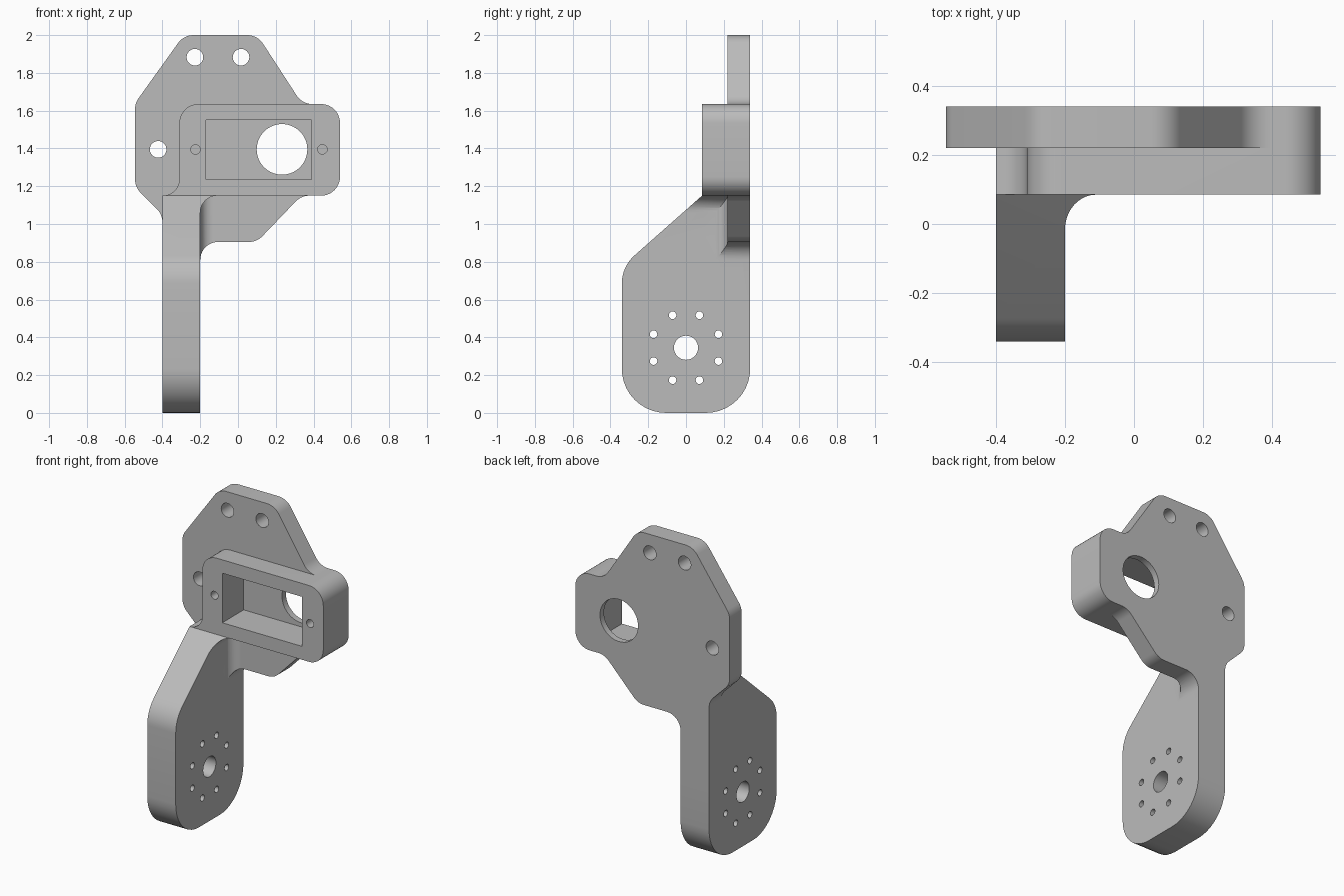
import bpy, bmesh, math
from mathutils import Vector

if "Cube" in bpy.data.objects:
    bpy.data.objects.remove(bpy.data.objects["Cube"])

grey = bpy.data.materials.new("plain grey")
grey.diffuse_color = (0.5, 0.5, 0.5, 1)
grey.use_nodes = True
grey.node_tree.nodes["Principled BSDF"].inputs["Base Color"].default_value = grey.diffuse_color


def rounded(points, n=10):
    """Outline from (u, v, radius) corners, each replaced by a tangent arc."""
    out = []
    for i, (u, v, r) in enumerate(points):
        p = Vector((u, v))
        if r == 0:
            out.append(p)
            continue
        a = (Vector(points[i - 1][:2]) - p).normalized()
        b = (Vector(points[(i + 1) % len(points)][:2]) - p).normalized()
        half = a.angle(b) / 2
        t = r / math.tan(half)
        centre = p + (a + b).normalized() * (r / math.sin(half))
        s, e = p + a * t - centre, p + b * t - centre
        sweep = math.pi - 2 * half
        for k in range(n + 1):
            f = k / n
            out.append(centre + (s * math.sin((1 - f) * sweep) + e * math.sin(f * sweep)) / math.sin(sweep))
    return out


def circle(u, v, r, n=32):
    return [Vector((u + r * math.cos(2 * math.pi * k / n), v + r * math.sin(2 * math.pi * k / n)))
            for k in range(n)]


def prism(name, outline, axis, start, end):
    """Extrude a 2D outline along an axis."""
    place = {"x": lambda u, v: (start, u, v),
             "y": lambda u, v: (u, start, v),
             "z": lambda u, v: (u, v, start)}[axis]
    shift = Vector([(end - start) * (axis == c) for c in "xyz"])
    bm = bmesh.new()
    face = bm.faces.new([bm.verts.new(place(*p)) for p in outline])
    new = bmesh.ops.extrude_face_region(bm, geom=[face])["geom"]
    bmesh.ops.translate(bm, vec=shift, verts=[g for g in new if isinstance(g, bmesh.types.BMVert)])
    bmesh.ops.remove_doubles(bm, verts=bm.verts, dist=1e-5)
    bmesh.ops.recalc_face_normals(bm, faces=bm.faces)
    mesh = bpy.data.meshes.new(name)
    bm.to_mesh(mesh)
    bm.free()
    mesh.materials.append(grey)
    ob = bpy.data.objects.new(name, mesh)
    bpy.context.collection.objects.link(ob)
    return ob


def combine(target, other, operation):
    mod = target.modifiers.new("combine", "BOOLEAN")
    mod.operation, mod.solver, mod.object = operation, "EXACT", other
    bpy.context.view_layer.objects.active = target
    bpy.ops.object.modifier_apply(modifier=mod.name)
    bpy.data.objects.remove(other, do_unlink=True)


# back plate with the top of the arm in its outline
R = 0.1
plate_outline = rounded([
    (-0.287, 2.0, R), (0.103, 2.0, R), (0.34, 1.635, R), (0.42, 1.635, 0),
    (0.42, 1.15, 0), (0.335, 1.15, R), (0.10, 0.905, R), (-0.20, 0.905, 0.095),
    (-0.20, 0.5, 0), (-0.40, 0.5, 0), (-0.40, 1.05, R), (-0.545, 1.195, R), (-0.545, 1.64, R)])
bracket = prism("mounting_bracket", plate_outline, "y", 0.22, 0.34)

# arm: side profile crossed with a front profile that flares under the housing
arm = prism("arm", rounded([
    (-0.34, 0, 0.235), (0.34, 0, 0.235), (0.34, 1.15, 0), (0.085, 1.15, 0), (-0.34, 0.774, 0.2)]),
    "x", -0.40, 0.0)
flare = prism("flare", rounded([
    (-0.6, -0.1, 0), (-0.20, -0.1, 0), (-0.20, 1.15, 0.09), (-0.10, 1.15, 0),
    (-0.10, 1.3, 0), (-0.6, 1.3, 0)]), "y", -0.5, 0.5)
combine(arm, flare, "INTERSECT")
combine(bracket, arm, "UNION")

# fillet between arm and plate
fillet = prism("fillet", rounded([
    (-0.25, 0.10, 0), (-0.20, 0.10, 0), (-0.20, 0.22, 0.065), (-0.05, 0.22, 0),
    (-0.05, 0.30, 0), (-0.25, 0.30, 0)]), "z", 0.75, 1.15)
combine(fillet, prism("fillet_limit", plate_outline, "y", 0.0, 0.34), "INTERSECT")
combine(bracket, fillet, "UNION")

# motor housing block
housing = prism("housing", rounded([
    (-0.31, 1.635, R), (0.54, 1.635, R), (0.54, 1.15, R), (-0.40, 1.15, 0), (-0.31, 1.15, 0.089)]),
    "y", 0.085, 0.34)
combine(bracket, housing, "UNION")

# housing pocket and its shaft opening
pocket = [Vector(p) for p in ((-0.17, 1.235), (0.39, 1.235), (0.39, 1.55), (-0.17, 1.55))]
combine(bracket, prism("pocket", pocket, "y", 0.0, 0.30), "DIFFERENCE")
combine(bracket, prism("shaft_hole", circle(0.233, 1.395, 0.134, 56), "y", 0.2, 0.45), "DIFFERENCE")

# blind screw holes in the housing
for x in (-0.225, 0.447):
    combine(bracket, prism("screw_hole", circle(x, 1.395, 0.025), "y", 0.0, 0.25), "DIFFERENCE")

# plate mounting holes
for x, z in ((-0.228, 1.883), (0.016, 1.883), (-0.423, 1.395)):
    combine(bracket, prism("plate_hole", circle(x, z, 0.044), "y", 0.1, 0.5), "DIFFERENCE")

# arm pivot hole and ring of eight small holes
combine(bracket, prism("pivot_hole", circle(0, 0.345, 0.064), "x", -0.6, 0.1), "DIFFERENCE")
for k in range(8):
    a = math.radians(22.5 + 45 * k)
    spot = circle(0.186 * math.cos(a), 0.345 + 0.186 * math.sin(a), 0.02, 20)
    combine(bracket, prism("ring_hole", spot, "x", -0.6, 0.1), "DIFFERENCE")

# smooth the rounded faces
bpy.ops.object.select_all(action="DESELECT")
bracket.select_set(True)
bpy.context.view_layer.objects.active = bracket
bpy.ops.object.shade_smooth_by_angle(angle=math.radians(25))
